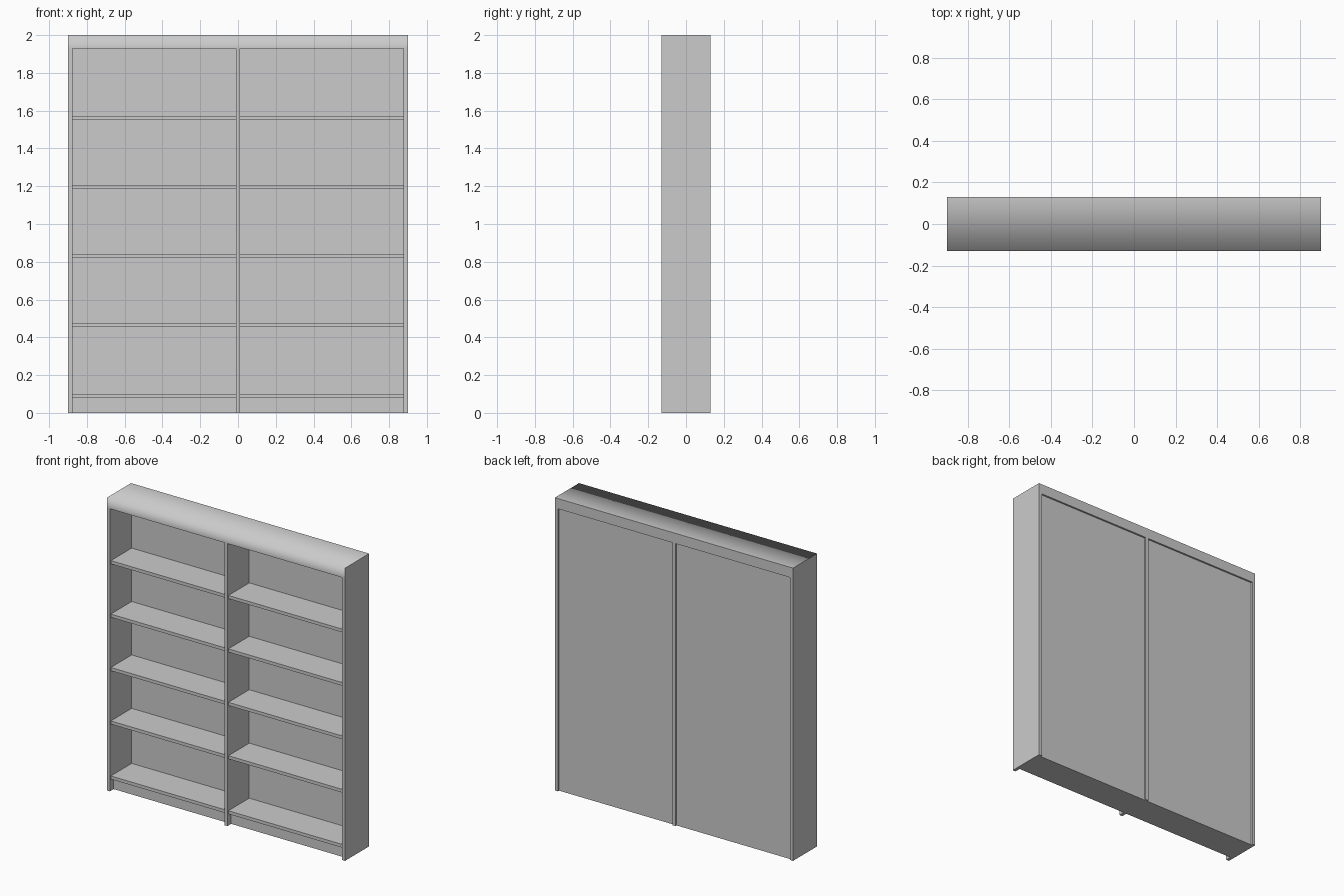
import bpy, bmesh

# Clear the default cube
if "Cube" in bpy.data.objects:
    bpy.data.objects.remove(bpy.data.objects["Cube"], do_unlink=True)

# Material
paint = bpy.data.materials.new("light_grey_paint")
paint.use_nodes = True
GREY = (0.6, 0.6, 0.6, 1)
paint.diffuse_color = GREY
paint.node_tree.nodes["Principled BSDF"].inputs["Base Color"].default_value = GREY

# Main dimensions
W, D, H = 0.9, 0.13, 2.0        # half width, half depth, height
T = 0.023                       # board thickness
HEADER = 1.93                   # underside of the header
PANEL_Y = 0.105                 # inner face of the back panels


def add_object(name, bm):
    bmesh.ops.recalc_face_normals(bm, faces=bm.faces)
    mesh = bpy.data.meshes.new(name)
    bm.to_mesh(mesh)
    bm.free()
    mesh.materials.append(paint)
    obj = bpy.data.objects.new(name, mesh)
    bpy.context.collection.objects.link(obj)
    return obj


def box(name, x, y, z):
    bm = bmesh.new()
    bmesh.ops.create_cube(bm, size=1)
    for v in bm.verts:
        for i, (low, high) in enumerate((x, y, z)):
            v.co[i] = low if v.co[i] < 0 else high
    return add_object(name, bm)


# Frame: uprights and header in one piece, extruded from its front outline
xs = [-W, -W + T, -T / 2, T / 2, W - T, W]
bm = bmesh.new()
for i in range(len(xs) - 1):
    rows = [(HEADER, H)] + ([(0, HEADER)] if i % 2 == 0 else [])
    for low, high in rows:
        corners = ((xs[i], low), (xs[i + 1], low), (xs[i + 1], high), (xs[i], high))
        bm.faces.new([bm.verts.new((x, -D, z)) for x, z in corners])
bmesh.ops.remove_doubles(bm, verts=bm.verts, dist=0.0001)
extruded = bmesh.ops.extrude_face_region(bm, geom=bm.faces[:], use_keep_orig=True)
moved = [g for g in extruded["geom"] if isinstance(g, bmesh.types.BMVert)]
bmesh.ops.translate(bm, verts=moved, vec=(0, 2 * D, 0))
frame = add_object("frame", bm)

# Soft shading across the header's front and top edge only
for face in frame.data.polygons:
    on_top = face.normal.z > 0.9 and face.center.z > HEADER + 0.01
    on_front = face.normal.y < -0.9 and face.center.z > HEADER
    face.use_smooth = on_top or on_front

# Each bay: back panel, plinth and shelves
for side, left, right in (("right", xs[1], xs[2]), ("left", xs[3], xs[4])):
    bay = (left, right)
    box(side + "_back_panel", bay, (PANEL_Y, D - 0.012), (0, HEADER))
    box(side + "_plinth", bay, (-D + 0.04, PANEL_Y), (0, 0.08))
    for n, top in enumerate((0.101, 0.477, 0.842, 1.207, 1.572)):
        box(f"{side}_shelf_{n + 1}", bay, (-D + 0.01, PANEL_Y), (top - 0.022, top))
